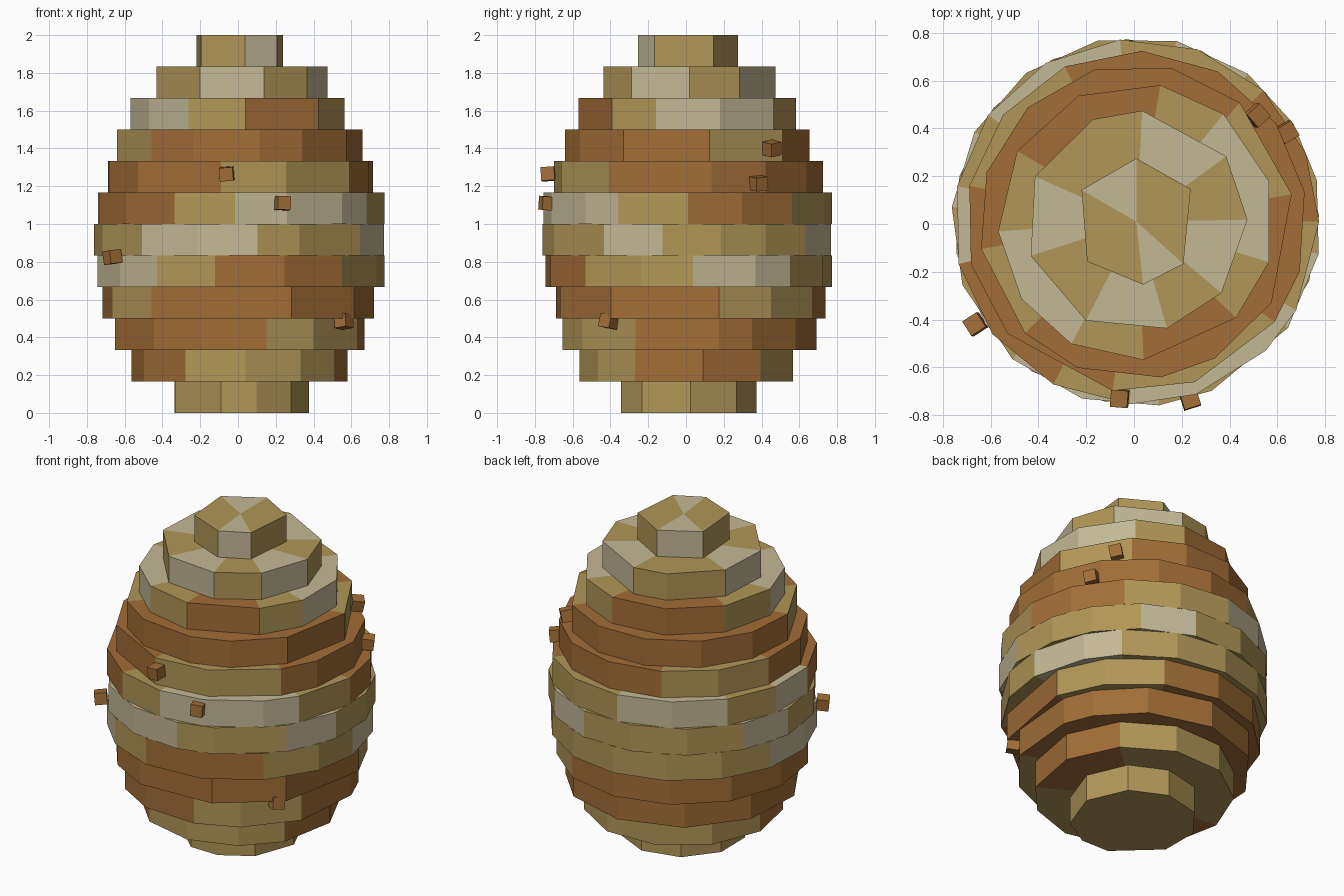
import bpy, bmesh, math
from mathutils import Matrix, Vector

if "Cube" in bpy.data.objects:
    bpy.data.objects.remove(bpy.data.objects["Cube"])

COLOURS = {"t": ("tan", (0.44, 0.305, 0.095)),
           "c": ("cream", (0.55, 0.48, 0.305)),
           "b": ("brown", (0.36, 0.155, 0.038))}
MATS = {}
for key, (name, rgb) in COLOURS.items():
    MATS[key] = bpy.data.materials.new(name)
    MATS[key].diffuse_color = (*rgb, 1)
KEYS = list(COLOURS)
STEP = 2 / 12
CENTRE = Vector((0.01, 0.01, 0))


def finish(bm, name, mats):
    bmesh.ops.recalc_face_normals(bm, faces=bm.faces)
    mesh = bpy.data.meshes.new(name)
    bm.to_mesh(mesh)
    bm.free()
    for m in mats:
        mesh.materials.append(m)
    ob = bpy.data.objects.new(name, mesh)
    bpy.context.collection.objects.link(ob)
    return ob


def ring(index, radius, colours, angles):
    """Slab of wedges: given corner angles first, the rest spread evenly round the back."""
    angles = list(angles)
    rest = len(colours) - len(angles)
    last, gap = angles[-1], (angles[0] + 360 - angles[-1]) / (rest + 1)
    angles += [last + gap * (i + 1) for i in range(rest)]
    bm = bmesh.new()
    hubs, rims = [], []
    for z in (index * STEP, (index + 1) * STEP):
        up = CENTRE + Vector((0, 0, z))
        hubs.append(bm.verts.new(up))
        rims.append([bm.verts.new(up + radius * Vector((math.cos(math.radians(a)),
                                                        math.sin(math.radians(a)), 0)))
                     for a in angles])
    low, high = rims
    n = len(colours)
    for i, key in enumerate(colours):
        j = (i + 1) % n
        for corners in ((low[i], low[j], high[j], high[i]),
                        (hubs[1], high[i], high[j]),
                        (hubs[0], low[j], low[i])):
            bm.faces.new(corners).material_index = KEYS.index(key)
    finish(bm, f"hive_ring_{index + 1}", [MATS[k] for k in KEYS])


# Stacked rings from bottom to top: radius, wedge colours, corner angles
RINGS = [
    (0.365, "ttttttttt", (-160, -106, -76, -42, 2, 45)),
    (0.575, "btttbbttttb", (-152, -120, -87, -56, -29, 8, 42)),
    (0.68, "bbttbbbbbbbb", (-132, -108, -78, -55, -24, 14, 30, 57)),
    (0.73, "bbbbttbbbbbt", (-130, -107, -68, -34, 13, 37, 64)),
    (0.765, "ctbbttcctttttcc", (-146, -125, -100, -72, -45, -19, 2, 28, 45)),
    (0.775, "tccttctttctttct", (-160, -132, -107, -83, -66, -35, -10, 13, 32, 53)),
    (0.765, "btccctbbttcctcb", (-142, -117, -92, -71, -45, -29, 0, 22, 46)),
    (0.715, "bttbbbbbbttbb", (-139, -98, -70, -36, -17, 10, 35)),
    (0.66, "tbbbbbtbbbbb", (-170, -135, -112, -81, -60, -31, 10, 49)),
    (0.58, "cctbtcctbbt", (-176, -146, -118, -87, -44, -17, 17, 51, 80)),
    (0.465, "tctctcttc", (-162, -117, -74, -40, 1, 36, 87, 113, 156)),
    (0.265, "tcttct", (-141, -84, -42, 31, 90, 150)),
]
for i, (radius, colours, angles) in enumerate(RINGS):
    ring(i, radius, colours, angles)

# Small blocks stuck on the wall: position, tilt in degrees
BLOCKS = [((-0.06, -0.73, 1.265), 4), ((0.235, -0.735, 1.11), -3),
          ((-0.665, -0.42, 0.825), 6), ((0.56, -0.41, 0.485), -8),
          ((0.515, 0.455, 1.4), 10), ((0.64, 0.385, 1.215), 6)]
for i, (pos, tilt) in enumerate(BLOCKS):
    bm = bmesh.new()
    bmesh.ops.create_cube(bm, size=0.072)
    turn = (Matrix.Rotation(math.atan2(pos[1], pos[0]), 4, "Z")
            @ Matrix.Rotation(math.radians(tilt), 4, "X")
            @ Matrix.Rotation(math.radians(tilt), 4, "Y"))
    bm.transform(Matrix.Translation(pos) @ turn)
    finish(bm, f"wall_block_{i + 1}", [MATS["b"]])

for m in bpy.data.materials:
    if m.users and not m.is_grease_pencil:
        m.use_nodes = True
        m.node_tree.nodes["Principled BSDF"].inputs["Base Color"].default_value = m.diffuse_color
